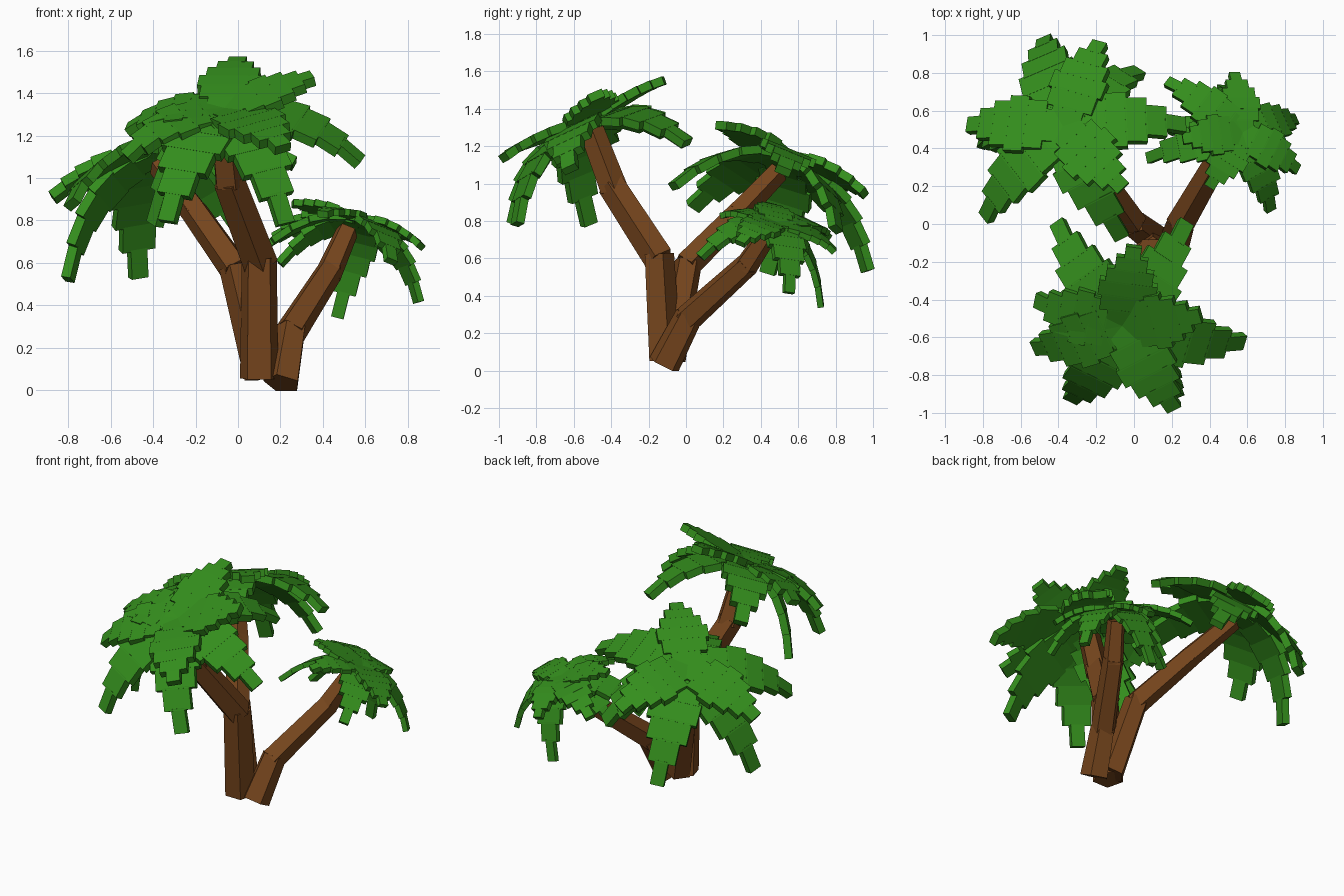
import bpy, bmesh, math
from mathutils import Vector, Matrix

if "Cube" in bpy.data.objects:
    bpy.data.objects.remove(bpy.data.objects["Cube"])


def material(name, rgb):
    m = bpy.data.materials.new(name)
    m.diffuse_color = (*rgb, 1)
    m.use_nodes = True
    m.node_tree.nodes["Principled BSDF"].inputs["Base Color"].default_value = m.diffuse_color
    return m


GREEN = material("leaf green", (0.034, 0.27, 0.012))
BROWN = material("bark brown", (0.18, 0.06, 0.012))


def finish(bm, name, mat):
    bmesh.ops.recalc_face_normals(bm, faces=bm.faces)
    me = bpy.data.meshes.new(name)
    bm.to_mesh(me)
    bm.free()
    me.materials.append(mat)
    bpy.context.collection.objects.link(bpy.data.objects.new(name, me))


def frame(origin, along, up):
    """Matrix with y along the given direction and z close to up."""
    y = along.normalized()
    x = y.cross(up).normalized()
    z = x.cross(y)
    return Matrix.Translation(origin) @ Matrix((x, y, z)).transposed().to_4x4()


def trunk(name, pts, r0, r1):
    # stacked, tapering five-sided logs
    bm = bmesh.new()
    n = len(pts) - 1
    for i in range(n):
        a, b = Vector(pts[i]), Vector(pts[i + 1])
        d = b - a
        ra, rb = (r0 + (r1 - r0) * (i + k) / n for k in (0, 1))
        rot = d.to_track_quat('Z', 'Y').to_matrix().to_4x4()
        bmesh.ops.create_cone(bm, cap_ends=True, segments=5, radius1=ra, radius2=rb,
                              depth=d.length + 0.03,
                              matrix=Matrix.Translation((a + b) / 2) @ rot)
    finish(bm, name, BROWN)


# plate widths from hub to tip
WIDTHS = (0.18, 0.27, 0.31, 0.25, 0.17, 0.085)


def frond(bm, hub, tip, axis, scale):
    # an arching chain of flat plates, stepped in width
    hub, tip = Vector(hub), Vector(tip)
    out = tip - hub
    span = out.length
    drop = max(0.0, -out.normalized().dot(axis))
    flat = out - axis * out.dot(axis)
    mid = hub + flat * 0.62 + axis * (out.dot(axis) * 0.28 + span * (0.12 + 0.10 * drop))
    n = len(WIDTHS)
    path = [hub * (1 - t) ** 2 + mid * 2 * t * (1 - t) + tip * t * t
            for t in (i / n for i in range(n + 1))]
    for i, w in enumerate(WIDTHS):
        a, b = path[i], path[i + 1]
        d = b - a
        size = Matrix.Diagonal((w * scale, d.length * 1.12, 0.046 * scale, 1))
        bmesh.ops.create_cube(bm, size=1, matrix=frame((a + b) / 2, d, axis) @ size)


def crown(name, hub, axis, tips, scale):
    bm = bmesh.new()
    axis = Vector(axis).normalized()
    for t in tips:
        frond(bm, hub, t, axis, scale)
    finish(bm, name, GREEN)


# trunks leaning out from a shared foot
trunk("front_trunk", [(0.10, -0.12, 0.07), (0.10, -0.15, 0.61),
                      (-0.04, -0.39, 0.98), (-0.07, -0.50, 1.27)], 0.095, 0.07)
trunk("back_left_trunk", [(0.11, -0.08, 0.08), (-0.01, 0.01, 0.57),
                          (-0.2, 0.28, 0.84), (-0.36, 0.48, 1.05)], 0.085, 0.06)
trunk("right_trunk", [(0.21, -0.11, 0.045), (0.25, 0.01, 0.28),
                      (0.43, 0.32, 0.56), (0.51, 0.44, 0.74)], 0.09, 0.055)

# crowns of drooping fronds, each given by its tips
crown("front_crown", (-0.06, -0.53, 1.31), (-0.05, -0.4, 0.9),
      [(0.0, -0.12, 1.55), (-0.4, 0.0, 1.22), (0.27, 0.0, 1.22), (0.35, -0.48, 1.47),
       (0.57, -0.62, 1.08), (0.21, -0.97, 1.14), (0.22, -0.90, 0.79),
       (-0.33, -0.92, 0.80), (-0.39, -0.52, 0.79), (-0.52, -0.65, 1.10),
       (-0.51, -0.40, 1.23)], 1.0)
crown("back_left_crown", (-0.37, 0.51, 1.11), (-0.3, 0.35, 0.88),
      [(-0.47, 0.97, 0.54), (-0.18, 0.95, 0.95), (-0.87, 0.52, 0.91), (-0.78, 0.04, 0.88),
       (-0.80, 0.44, 0.53), (-0.07, -0.06, 0.99), (0.26, 0.52, 1.07),
       (0.02, 0.8, 0.76), (-0.06, 0.19, 1.31)], 1.0)
crown("right_crown", (0.57, 0.48, 0.78), (0.25, 0.25, 0.93),
      [(0.47, 0.72, 0.35), (0.85, 0.55, 0.42), (0.86, 0.29, 0.68), (0.72, 0.08, 0.61),
       (0.08, 0.35, 0.63), (0.18, 0.75, 0.72), (0.40, 0.2, 0.83), (0.26, 0.45, 0.88),
       (0.53, 0.79, 0.64), (0.20, 0.50, 0.60)], 0.70)
